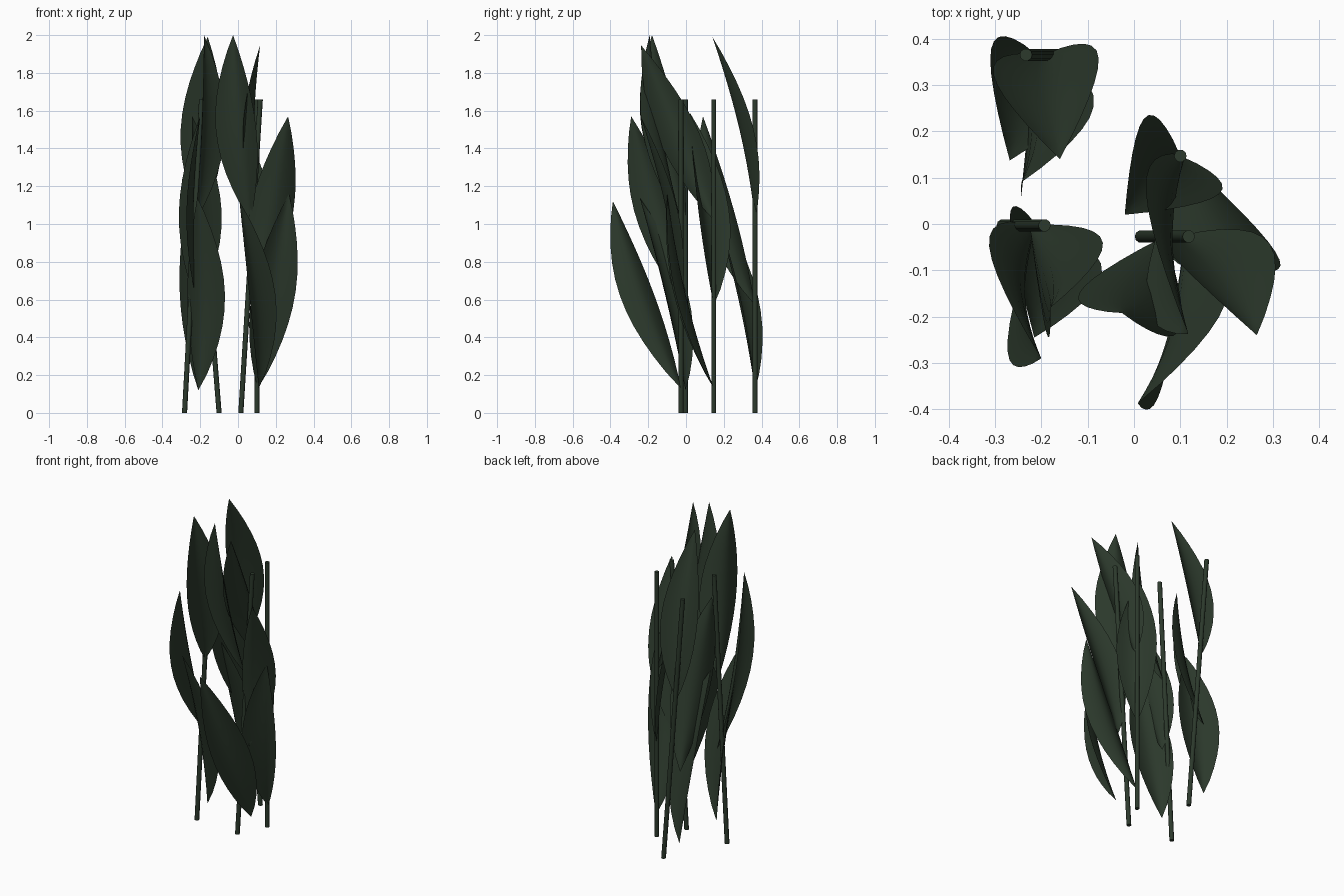
import bpy, bmesh
from math import sin, cos, pi, radians
from mathutils import Vector

cube = bpy.data.objects.get("Cube")
if cube:
    bpy.data.objects.remove(cube, do_unlink=True)

green = bpy.data.materials.new("dark leaf green")
green.use_nodes = True
colour = (0.025, 0.041, 0.025, 1)
green.diffuse_color = colour
green.node_tree.nodes["Principled BSDF"].inputs["Base Color"].default_value = colour

HALF_WIDTH, BOW, CUP = 0.115, 0.03, 0.058
ROWS, COLS = 12, 8


def finish(bm, name):
    mesh = bpy.data.meshes.new(name)
    bm.to_mesh(mesh)
    bm.free()
    mesh.materials.append(green)
    obj = bpy.data.objects.new(name, mesh)
    bpy.context.collection.objects.link(obj)
    bpy.ops.object.select_all(action='DESELECT')
    obj.select_set(True)
    bpy.context.view_layer.objects.active = obj
    bpy.ops.object.shade_smooth_by_angle(angle=radians(40))


def stem(name, bottom, top):
    """Thin straight rod."""
    bm = bmesh.new()
    bottom, top = Vector(bottom), Vector(top)
    rings = []
    for centre in (bottom, top):
        rings.append([bm.verts.new(centre + 0.0135 * Vector((cos(i * pi / 5), sin(i * pi / 5), 0)))
                      for i in range(10)])
    for i in range(10):
        j = (i + 1) % 10
        bm.faces.new((rings[0][i], rings[0][j], rings[1][j], rings[1][i]))
    bm.faces.new(rings[0][::-1])
    bm.faces.new(rings[1])
    finish(bm, name)


def leaf(name, base, tip, opening):
    """Pointed blade, bowed and cupped towards a compass angle."""
    base, tip = Vector(base), Vector(tip)
    a = radians(opening)
    out, side = Vector((cos(a), sin(a), 0)), Vector((-sin(a), cos(a), 0))
    bm = bmesh.new()
    grid = []
    for r in range(ROWS + 1):
        t = r / ROWS
        width = max(0.0, sin(pi * t ** 0.95)) ** 0.92
        row = []
        for c in range(COLS + 1):
            s = 2 * c / COLS - 1
            row.append(bm.verts.new(base.lerp(tip, t) + side * (s * HALF_WIDTH * width)
                                    + out * width * (BOW + CUP * abs(s) ** 1.7)))
        grid.append(row)
    for r in range(ROWS):
        for c in range(COLS):
            bm.faces.new((grid[r][c], grid[r][c + 1], grid[r + 1][c + 1], grid[r + 1][c]))
    bmesh.ops.remove_doubles(bm, verts=bm.verts, dist=0.0005)
    finish(bm, name)


# Each plant: stem foot x, stem head x, y, then leaves as (base x, base z, tip, opening angle)
plants = {
    "back_right": (-0.10, -0.233, 0.365, [
        (-0.21, 0.12, (-0.268, 0.137, 1.14), 66),
        (-0.215, 0.57, (-0.243, 0.09, 1.57), 318),
        (-0.192, 1.02, (-0.16, 0.14, 1.99), 99)]),
    "front_right": (-0.283, -0.193, -0.003, [
        (-0.21, 0.12, (-0.215, -0.245, 1.14), 60),
        (-0.212, 0.57, (-0.2, -0.29, 1.57), 190),
        (-0.225, 1.02, (-0.18, -0.18, 2.0), -32)]),
    "back_left": (0.10, 0.10, 0.147, [
        (0.105, 0.13, (0.27, -0.1, 1.16), 272),
        (0.1, 0.57, (-0.02, 0.02, 1.59), 45),
        (0.11, 1.02, (0.117, -0.237, 1.945), 180)]),
    "front_left": (0.015, 0.118, -0.027, [
        (0.11, 0.13, (0.008, -0.387, 1.12), 323),
        (0.095, 0.57, (0.265, -0.24, 1.57), 91),
        (0.066, 1.02, (-0.026, -0.192, 2.0), 249)]),
}

for place, (foot, head, y, leaves) in plants.items():
    stem(place + "_stem", (foot, y, 0), (head, y, 1.66))
    for level, (x, z, tip, opening) in zip(("lower", "middle", "upper"), leaves):
        leaf(f"{place}_{level}_leaf", (x, y, z), tip, opening)
